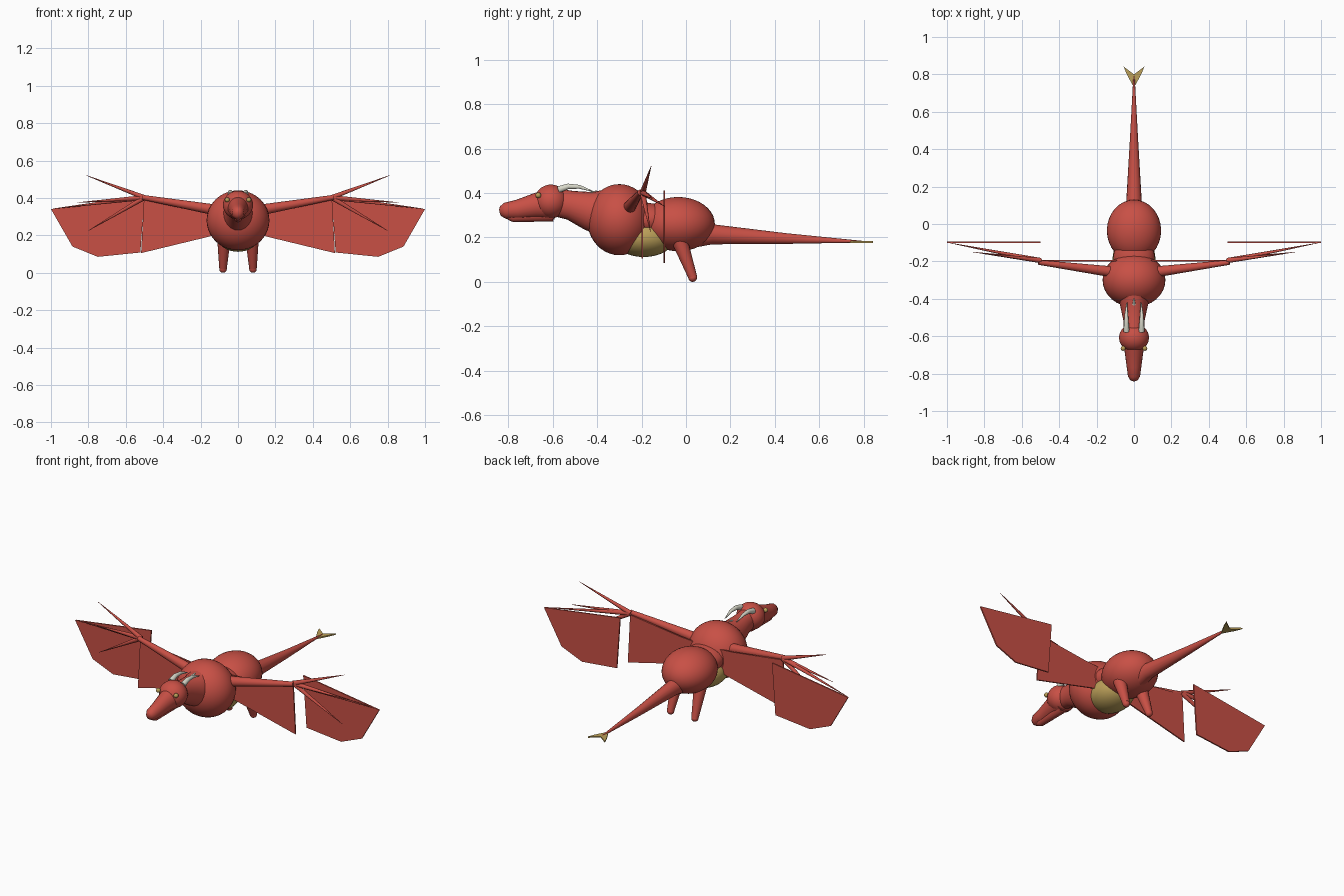
import bpy, bmesh, math
from mathutils import Vector

cube = bpy.data.objects.get("Cube")
if cube:
    bpy.data.objects.remove(cube, do_unlink=True)


def material(name, rgb):
    m = bpy.data.materials.new(name)
    m.use_nodes = True
    m.diffuse_color = (*rgb, 1)
    bsdf = m.node_tree.nodes["Principled BSDF"]
    bsdf.inputs["Base Color"].default_value = (*rgb, 1)
    bsdf.inputs["Roughness"].default_value = 0.7
    return m


RED = material("scale red", (0.58, 0.08, 0.06))
GOLD = material("belly gold", (0.5, 0.35, 0.1))
BONE = material("horn bone", (0.7, 0.7, 0.6))


def finish(bm, name, mat, smooth=True):
    bmesh.ops.recalc_face_normals(bm, faces=bm.faces)
    mesh = bpy.data.meshes.new(name)
    bm.to_mesh(mesh)
    bm.free()
    mesh.materials.append(mat)
    ob = bpy.data.objects.new(name, mesh)
    bpy.context.collection.objects.link(ob)
    if smooth:
        bpy.ops.object.select_all(action='DESELECT')
        ob.select_set(True)
        bpy.context.view_layer.objects.active = ob
        bpy.ops.object.shade_smooth_by_angle(angle=math.radians(40))
    return ob


def ellipsoid(name, center, radii, mat):
    bm = bmesh.new()
    bmesh.ops.create_uvsphere(bm, u_segments=32, v_segments=20, radius=1)
    bmesh.ops.scale(bm, vec=radii, verts=bm.verts)
    bmesh.ops.translate(bm, vec=center, verts=bm.verts)
    return finish(bm, name, mat)


def tube(name, stations, mat, wide=1.0, sides=16):
    """Loft circles along a path of (x, y, z, radius); wide scales the width."""
    bm = bmesh.new()
    pts = [Vector(s[:3]) for s in stations]
    rings = []
    for i, s in enumerate(stations):
        d = (pts[min(i + 1, len(pts) - 1)] - pts[max(i - 1, 0)]).normalized()
        ref = Vector((0, 0, 1)) if abs(d.z) < 0.9 else Vector((0, 1, 0))
        u = d.cross(ref).normalized()
        v = u.cross(d)
        ring = []
        for k in range(sides):
            a = math.tau * k / sides
            ring.append(bm.verts.new(pts[i] + (u * math.cos(a) * wide + v * math.sin(a)) * s[3]))
        rings.append(ring)
    for a, b in zip(rings, rings[1:]):
        for k in range(sides):
            n = (k + 1) % sides
            bm.faces.new((a[k], a[n], b[n], b[k]))
    bm.faces.new(rings[0])
    bm.faces.new(rings[-1])
    return finish(bm, name, mat)


def plate(name, outline, thick, mat):
    """Extrude a flat outline into a thin sheet."""
    bm = bmesh.new()
    face = bm.faces.new([bm.verts.new(p) for p in outline])
    face.normal_update()
    shift = face.normal * thick
    bmesh.ops.translate(bm, vec=-shift / 2, verts=bm.verts)
    out = bmesh.ops.extrude_face_region(bm, geom=[face], use_keep_orig=True)
    verts = [g for g in out["geom"] if isinstance(g, bmesh.types.BMVert)]
    bmesh.ops.translate(bm, vec=shift, verts=verts)
    return finish(bm, name, mat, smooth=False)


# Body
ellipsoid("chest", (0, -0.3, 0.28), (0.168, 0.145, 0.16), RED)
ellipsoid("hips", (0, -0.035, 0.26), (0.145, 0.165, 0.122), RED)
ellipsoid("torso", (0, -0.18, 0.28), (0.11, 0.13, 0.075), RED)
ellipsoid("belly", (0, -0.19, 0.2), (0.115, 0.14, 0.088), GOLD)

# Neck and head
tube("neck", [(0, -0.36, 0.31, 0.11), (0, -0.44, 0.32, 0.086), (0, -0.52, 0.345, 0.066),
              (0, -0.6, 0.36, 0.062)], RED, wide=0.85, sides=24)
ellipsoid("head", (0, -0.608, 0.362), (0.08, 0.075, 0.076), RED)
tube("snout", [(0, -0.6, 0.352, 0.072), (0, -0.68, 0.342, 0.056), (0, -0.76, 0.325, 0.044),
               (0, -0.815, 0.32, 0.036), (0, -0.835, 0.318, 0.022), (0, -0.84, 0.317, 0.008)],
     RED, wide=0.9, sides=20)
tube("lower_jaw", [(0, -0.6, 0.31, 0.038), (0, -0.78, 0.297, 0.028), (0, -0.8, 0.3, 0.02)],
     RED, wide=0.8)

# Tail and its forked tip
tube("tail", [(0, 0.05, 0.216, 0.06), (0, 0.12, 0.214, 0.045), (0, 0.45, 0.195, 0.024),
              (0, 0.79, 0.181, 0.004)], RED, wide=0.92)
plate("tail_fork", [(0, 0.73, 0.18), (0.037, 0.797, 0.18), (0.056, 0.842, 0.18), (0, 0.8, 0.18),
                    (-0.056, 0.842, 0.18), (-0.037, 0.797, 0.18)], 0.008, GOLD)

# Crest spine on the neck
tube("neck_spine", [(0, -0.43, 0.395, 0.012), (0, -0.4, 0.41, 0.002)], BONE, sides=8)

for side, s in (("left", 1), ("right", -1)):
    # Face details
    ellipsoid(side + "_eye", (s * 0.058, -0.665, 0.39), (0.013, 0.013, 0.013), GOLD)
    tube(side + "_horn", [(s * 0.04, -0.575, 0.415, 0.016), (s * 0.041, -0.53, 0.43, 0.013),
                          (s * 0.041, -0.48, 0.428, 0.009), (s * 0.038, -0.42, 0.408, 0.002)],
         BONE, sides=10)
    # Hind leg with rounded foot
    tube(side + "_leg", [(s * 0.075, -0.03, 0.19, 0.037), (s * 0.08, 0.03, 0.022, 0.02)], RED)
    ellipsoid(side + "_foot", (s * 0.08, 0.03, 0.02), (0.02, 0.02, 0.02), RED)
    # Wing arm and fingers
    tube(side + "_wing_arm", [(s * 0.1, -0.258, 0.332, 0.03), (s * 0.51, -0.205, 0.403, 0.013)], RED)
    tips = [(0.81, -0.157, 0.52), (0.99, -0.1, 0.342), (0.86, -0.15, 0.375), (0.8, -0.16, 0.225)]
    for i, (x, y, z) in enumerate(tips):
        tube(f"{side}_wing_finger_{i + 1}", [(s * 0.5, -0.195, 0.402, 0.014), (s * x, y, z, 0.001)],
             RED, sides=10)
    # Wing skins
    inner = [(0.01, 0.34), (0.17, 0.35), (0.503, 0.392), (0.518, 0.105), (0.01, 0.228)]
    outer = [(0.5, 0.412), (1, 0.34), (0.885, 0.14), (0.75, 0.085), (0.522, 0.108)]
    plate(side + "_inner_wing_skin", [(s * x, -0.197, z) for x, z in inner], 0.008, RED)
    plate(side + "_outer_wing_skin", [(s * x, -0.098, z) for x, z in outer], 0.008, RED)
